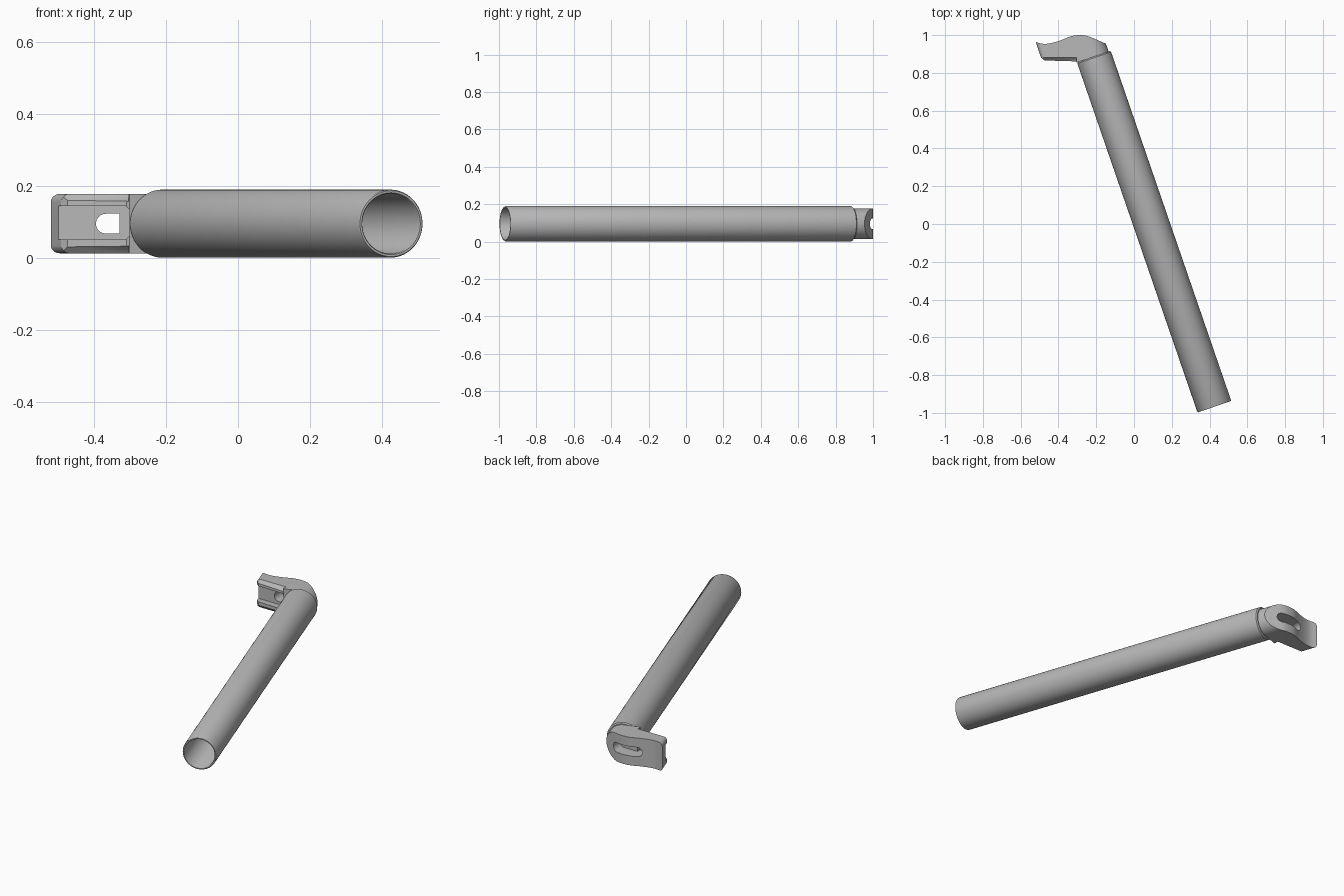
import bpy, bmesh, math
from mathutils import Vector, Matrix

old = bpy.data.objects.get("Cube")
if old:
    bpy.data.objects.remove(old)

grey = bpy.data.materials.new("plain grey")
grey.use_nodes = True
grey.diffuse_color = (0.48, 0.48, 0.48, 1)
grey.node_tree.nodes["Principled BSDF"].inputs["Base Color"].default_value = (0.48, 0.48, 0.48, 1)

# Tube frame: local x across the tube, local y along it, local z up
ANGLE = math.radians(19)
FRAME = Matrix.Translation((-0.2125, 0.886, 0.0955)) @ Matrix.Rotation(ANGLE, 4, 'Z')
LENGTH = 1.96


def finish(name, bm):
    bmesh.ops.recalc_face_normals(bm, faces=bm.faces)
    mesh = bpy.data.meshes.new(name)
    bm.to_mesh(mesh)
    bm.free()
    mesh.materials.append(grey)
    obj = bpy.data.objects.new(name, mesh)
    bpy.context.collection.objects.link(obj)
    return obj


def prism(name, points, low, high, place):
    """Extrude a flat outline from low to high; place maps (a, b, height) to space."""
    bm = bmesh.new()
    rings = [[bm.verts.new(place(a, b, h)) for a, b in points] for h in (low, high)]
    n = len(points)
    for ring in rings:
        bm.faces.new(ring)
    for i in range(n):
        j = (i + 1) % n
        bm.faces.new((rings[0][i], rings[0][j], rings[1][j], rings[1][i]))
    return finish(name, bm)


def lathe(name, profile, steps=72):
    """Turn a closed (radius, along) profile about the tube axis."""
    bm = bmesh.new()
    rings = []
    for k in range(steps):
        t = math.tau * k / steps
        rings.append([bm.verts.new(FRAME @ Vector((r * math.cos(t), v, r * math.sin(t))))
                      for r, v in profile])
    n = len(profile)
    for k in range(steps):
        a, b = rings[k], rings[(k + 1) % steps]
        for i in range(n):
            j = (i + 1) % n
            bm.faces.new((a[i], a[j], b[j], b[i]))
    return finish(name, bm)


def arc(cx, cy, r, start, end, steps):
    return [(cx + r * math.cos(math.radians(start + (end - start) * i / steps)),
             cy + r * math.sin(math.radians(start + (end - start) * i / steps)))
            for i in range(steps + 1)]


def smooth_path(points, steps=5):
    """Catmull-Rom curve through the points."""
    pts = [Vector(p) for p in [points[0]] + points + [points[-1]]]
    out = []
    for p0, p1, p2, p3 in zip(pts, pts[1:], pts[2:], pts[3:]):
        for k in range(steps):
            t = k / steps
            q = 0.5 * (2 * p1 + (p2 - p0) * t + (2 * p0 - 5 * p1 + 4 * p2 - p3) * t ** 2
                       + (3 * p1 - p0 - 3 * p2 + p3) * t ** 3)
            out.append((q.x, q.y))
    return out + [points[-1]]


def combine(obj, cutter, operation):
    mod = obj.modifiers.new("cut", 'BOOLEAN')
    mod.object, mod.operation, mod.solver = cutter, operation, 'EXACT'
    bpy.context.view_layer.objects.active = obj
    bpy.ops.object.modifier_apply(modifier=mod.name)
    bpy.data.objects.remove(cutter)


def seen_above(a, b, h):
    return Vector((a, b, h))


def seen_front(a, b, h):
    return Vector((a, h, b))


def along_tube(a, b, h):
    return FRAME @ Vector((a, h, b))


# Hollow tube with small chamfers on both rims
R, BORE, C = 0.0945, 0.083, 0.006
tube = lathe("tube", [(BORE, 0), (R - C, 0), (R, -C), (R, C - LENGTH),
                      (R - C / 2, -LENGTH), (BORE + C / 2, -LENGTH), (BORE, C - LENGTH)])

# Plug that closes the tube behind the bracket
plug = prism("end_plug", arc(0, 0, 0.0825, 0, 355, 71), -0.1, 0.004, along_tube)

# Bracket: curved plan outline trimmed by a round-ended outline along the tube
back = smooth_path([(-0.54, 0.968), (-0.52, 0.963), (-0.48, 0.954), (-0.437, 0.958),
                    (-0.384, 0.974), (-0.33, 0.995), (-0.283, 1.0), (-0.246, 0.995),
                    (-0.2, 0.977), (-0.146, 0.953)])
front = [(-0.132, 0.94), (-0.1, 0.925), (-0.302, 0.855),
         (-0.31, 0.861), (-0.474, 0.866), (-0.496, 0.884), (-0.53, 0.886)]
bracket = prism("bracket", back + front, -0.05, 0.25, seen_above)
H = 0.0825
outline = (arc(0, 0, H, -90, 90, 36) + arc(-0.244, H - 0.022, 0.022, 90, 180, 8)
           + arc(-0.244, 0.022 - H, 0.022, 180, 270, 8))
combine(bracket, prism("trim", outline, -0.3, 0.3, along_tube), 'INTERSECT')

# Open channel between two ribs on the front
channel = [(-0.6, 0.051), (-0.312, 0.051), (-0.302, 0.061),
           (-0.302, 0.134), (-0.312, 0.144), (-0.6, 0.144)]
combine(bracket, prism("channel", channel, 0.8, 0.902, seen_front), 'DIFFERENCE')

# Sloped outer edges of the ribs
for side in (-1, 1):
    wedge = [(0.855, side * (H - 0.022)), (0.855, side * 0.1),
             (0.895, side * 0.1), (0.883, side * (H + 0.001)), (0.866, side * (H - 0.018))]
    combine(bracket, prism("rib_slope", wedge, -0.6, -0.305,
                           lambda a, b, h: Vector((h, a, 0.0955 + b))), 'DIFFERENCE')

# Long slot in the back, open to the front only at its outer end
Z, S = 0.0955, 0.0275
slot = arc(-0.395 + S, Z, S, 90, 270, 16) + arc(-0.215 - S, Z, S, -90, 90, 16)
combine(bracket, prism("slot", slot, 0.925, 1.1, seen_front), 'DIFFERENCE')
hole = arc(-0.395 + S, Z, S, 90, 270, 16) + [(-0.33, Z - S), (-0.33, Z + S)]
combine(bracket, prism("hole", hole, 0.8, 1.1, seen_front), 'DIFFERENCE')

# Smooth shading with crisp edges
for obj in (tube, plug, bracket):
    bpy.ops.object.select_all(action='DESELECT')
    obj.select_set(True)
    bpy.context.view_layer.objects.active = obj
    bpy.ops.object.shade_smooth_by_angle(angle=math.radians(30))
